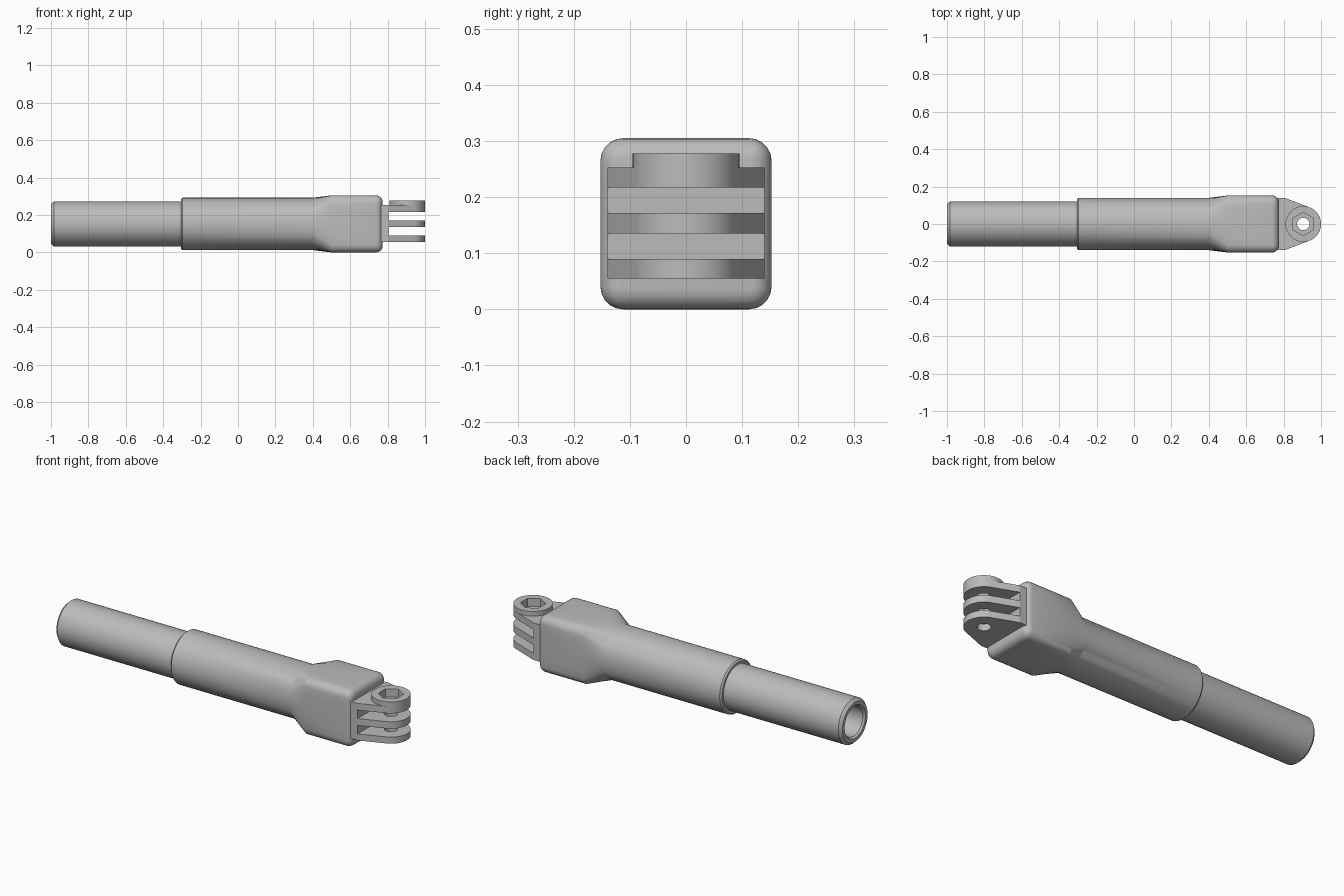
import bpy, bmesh, math

if "Cube" in bpy.data.objects:
    bpy.data.objects.remove(bpy.data.objects["Cube"])

AXIS_Z = 0.1525
PIVOT_X = 0.905
grey = bpy.data.materials.new("plain_grey")
grey.diffuse_color = (0.5, 0.5, 0.5, 1)
grey.use_nodes = True
grey.node_tree.nodes["Principled BSDF"].inputs["Base Color"].default_value = grey.diffuse_color


def finish(name, bm):
    bmesh.ops.recalc_face_normals(bm, faces=bm.faces[:])
    mesh = bpy.data.meshes.new(name)
    bm.to_mesh(mesh)
    bm.free()
    mesh.materials.append(grey)
    ob = bpy.data.objects.new(name, mesh)
    bpy.context.collection.objects.link(ob)
    bpy.ops.object.select_all(action='DESELECT')
    ob.select_set(True)
    bpy.context.view_layer.objects.active = ob
    bpy.ops.object.shade_smooth_by_angle(angle=math.radians(28))
    return ob


# Cross-section angles: six on each flat side, six on each corner
FLAT = 25
SIDE = [FLAT * (i / 3 - 1) for i in range(6)] + [FLAT + 8 * i for i in range(5)]


def circle(r):
    return [(r * math.cos(math.radians(a + 90 * q)), r * math.sin(math.radians(a + 90 * q)))
            for q in range(4) for a in SIDE]


def rounded_square(half, r):
    pts = []
    for q in range(4):
        c, s = round(math.cos(q * math.pi / 2)), round(math.sin(q * math.pi / 2))
        for a in SIDE:
            if a < FLAT:
                u, v = half, a / FLAT * (half - r)
            else:
                t = math.radians((a - FLAT) / (90 - 2 * FLAT) * 90)
                u, v = half - r + r * math.cos(t), half - r + r * math.sin(t)
            pts.append((u * c - v * s, u * s + v * c))
    return pts


def loft(name, sections):
    """Skin a list of (x, section points) and cap both ends."""
    bm = bmesh.new()
    rings = [[bm.verts.new((x, y, z + AXIS_Z)) for y, z in pts] for x, pts in sections]
    n = len(rings[0])
    for a, b in zip(rings, rings[1:]):
        for i in range(n):
            bm.faces.new((a[i], a[(i + 1) % n], b[(i + 1) % n], b[i]))
    bm.faces.new(rings[0])
    bm.faces.new(rings[-1])
    return finish(name, bm)


# Hollow inner tube with chamfered mouth
loft("inner_tube", [(x, circle(r)) for x, r in (
    (-0.30, 0.08), (-0.99, 0.08), (-1.0, 0.088), (-1.0, 0.106),
    (-0.985, 0.12), (-0.29, 0.12))])

# Outer sleeve blending into a rounded square head
body = [(-0.305, circle(0.132)), (-0.297, circle(0.14)), (0.40, circle(0.14)),
        (0.50, rounded_square(0.1525, 0.04))]
for i in range(6):
    t = i / 5 * math.pi / 2
    d = 0.035 * (1 - math.cos(t))
    body.append((0.738 + 0.035 * math.sin(t), rounded_square(0.1525 - d, 0.04 - d)))
loft("sleeve_and_head", body)


def arc(r, n, a0=0.0, a1=360.0, closed=True):
    m = n if closed else n - 1
    return [(PIVOT_X + r * math.cos(math.radians(a0 + (a1 - a0) * i / m)),
             r * math.sin(math.radians(a0 + (a1 - a0) * i / m))) for i in range(n)]


def plate(name, z0, z1, *loops):
    """Extrude an outline, with optional hole, from z0 to z1."""
    bm = bmesh.new()
    edges = []
    for pts in loops:
        vs = [bm.verts.new((x, y, z0)) for x, y in pts]
        edges += [bm.edges.new((vs[i - 1], vs[i])) for i in range(len(vs))]
    bmesh.ops.triangle_fill(bm, edges=edges, use_beauty=True)
    res = bmesh.ops.extrude_face_region(bm, geom=bm.faces[:], use_keep_orig=True)
    for v in res["geom"]:
        if isinstance(v, bmesh.types.BMVert):
            v.co.z = z1
    return finish(name, bm)


# Hinge root behind the prongs
plate("hinge_root", 0.055, 0.253, [(0.75, -0.14), (0.805, -0.14), (0.805, 0.14), (0.75, 0.14)])

# Three tapered prongs with a bolt hole
R = 0.095
tangent = math.degrees(math.atan2(0.14, -0.10) - math.acos(R / math.hypot(0.10, 0.14)))
outline = arc(R, 33, -tangent, tangent, False) + [(0.805, 0.14), (0.805, -0.14)]
hole = arc(0.033, 32)
hexagon = arc(0.062, 6, 30, 390)
plate("lower_prong", 0.055, 0.09, outline, hole)
plate("middle_prong", 0.135, 0.172, outline, hole)
plate("upper_prong", 0.217, 0.235, outline, hole)

# Hexagonal nut pocket in the upper prong and its raised boss
plate("upper_prong_pocket", 0.235, 0.253, outline, hexagon)
plate("nut_boss", 0.253, 0.278, arc(R, 64), hexagon)
